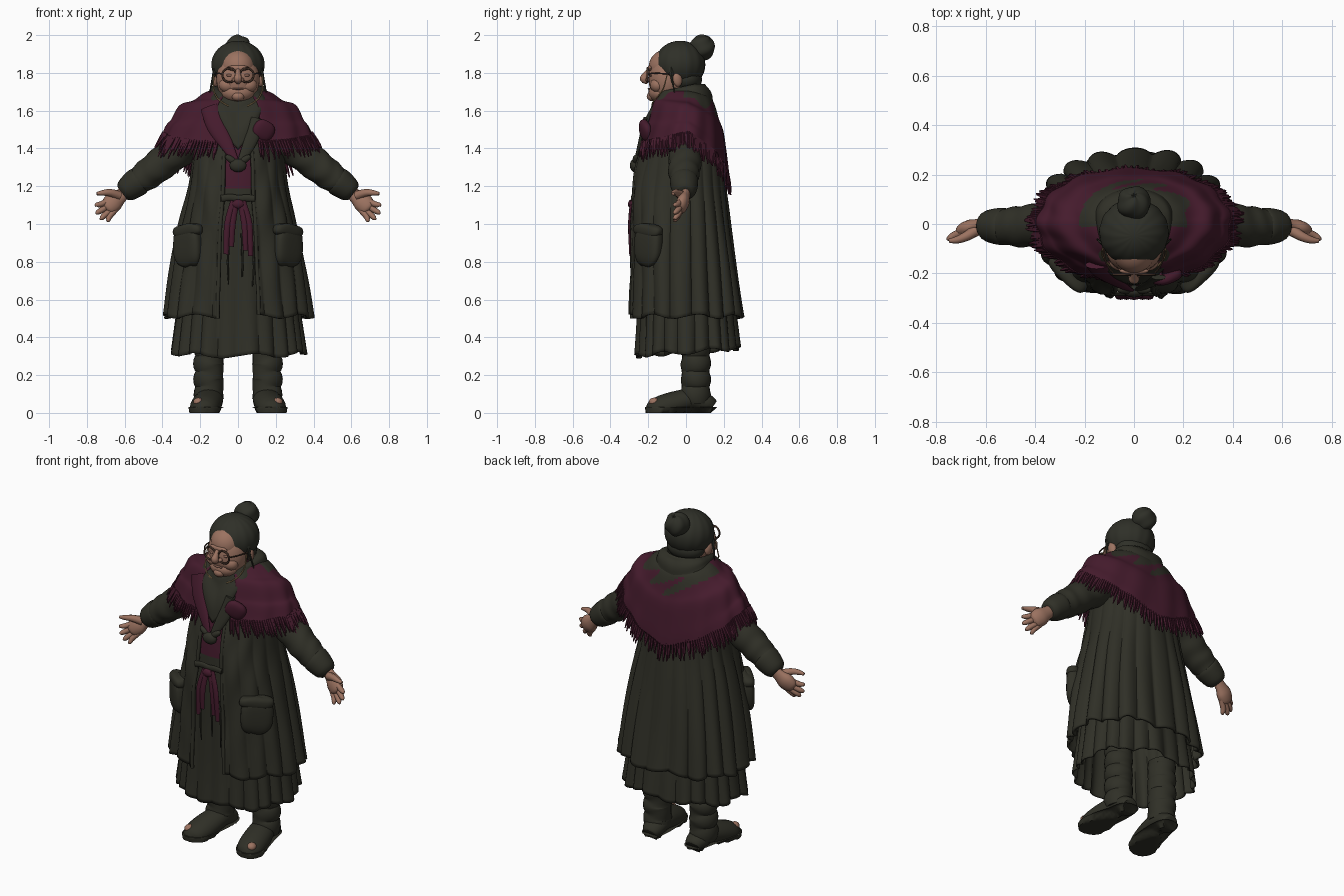
import bpy, bmesh, math, random
from mathutils import Vector, Euler

random.seed(4)
if "Cube" in bpy.data.objects:
    bpy.data.objects.remove(bpy.data.objects["Cube"])
PI, TAU = math.pi, math.tau


def material(name, rgb):
    m = bpy.data.materials.new(name)
    m.use_nodes = True
    m.diffuse_color = (*rgb, 1)
    m.node_tree.nodes["Principled BSDF"].inputs["Base Color"].default_value = (*rgb, 1)
    return m


OLIVE = material("dark olive cloth", (0.029, 0.029, 0.020))
HAIR = material("dark hair", (0.028, 0.029, 0.021))
MAROON = material("maroon wool", (0.060, 0.011, 0.026))
SKIN = material("skin", (0.33, 0.17, 0.118))
LIP = material("lips", (0.25, 0.125, 0.09))
FRAME = material("spectacle frame", (0.055, 0.03, 0.02))
GOLD = material("pale chain", (0.36, 0.24, 0.11))


def spline(pts, v):
    """Catmull-Rom sample through tuples of any length."""
    x = min(max(v, 0), 0.99999) * (len(pts) - 1)
    i, t = int(x), x - int(x)
    q = [pts[min(max(i + k, 0), len(pts) - 1)] for k in (-1, 0, 1, 2)]
    return [b + .5 * t * (c - a + t * (2 * a - 5 * b + 4 * c - d + t * (3 * (b - c) + d - a)))
            for a, b, c, d in zip(*q)]


def grid(f, nu, nv, wrap=True, caps=False):
    cols = nu if wrap else nu + 1
    verts = [Vector(f(i / nu, j / nv)) for j in range(nv + 1) for i in range(cols)]
    faces = [[j * cols + i, j * cols + (i + 1) % cols, (j + 1) * cols + (i + 1) % cols, (j + 1) * cols + i]
             for j in range(nv) for i in range(nu)]
    if caps:
        faces += [list(range(cols))[::-1], [nv * cols + i for i in range(cols)]]
    return verts, faces


def tube(path, n=10, m=None, flat=1, up=(0, 1, 0), wr=0, k=6):
    """Round or flattened tube along (x, y, z, radius) points, with optional wrinkles."""
    def f(u, v):
        p = spline(path, v)
        d = (Vector(spline(path, v + .01)[:3]) - Vector(spline(path, v - .01)[:3])).normalized()
        a = d.cross(Vector(up)).normalized()
        r = p[3] * (1 + wr * math.sin(TAU * (k * v + .35 * math.sin(TAU * u) + .2 * math.cos(2 * TAU * u))))
        return Vector(p[:3]) + r * (a * math.cos(TAU * u) + a.cross(d) * math.sin(TAU * u) * flat)
    return grid(f, n, m or 4 * (len(path) - 1), caps=True)


def blob(c, r, rot=(0, 0, 0), n=20, power=1, ripple=None):
    e = Euler(rot).to_matrix()
    def pw(x):
        return math.copysign(abs(x) ** power, x)
    def f(u, v):
        s = 1 + (ripple(u, v) if ripple else 0)
        a, b = TAU * u, PI * v
        p = (pw(math.sin(b)) * pw(math.cos(a)), pw(math.sin(b)) * pw(math.sin(a)), pw(math.cos(b)))
        return Vector(c) + e @ Vector([s * x * y for x, y in zip(p, r)])
    return grid(f, n, max(8, n // 2))


def torus(c, R, r):
    return grid(lambda u, v: (c[0] + (R + r * math.cos(TAU * v)) * math.cos(TAU * u), c[1] + r * math.sin(TAU * v),
                              c[2] + (R + r * math.cos(TAU * v)) * math.sin(TAU * u)), 28, 8)


def build(name, geos, mat, thick=0, pair=False):
    """Join surfaces into one object; pair makes mirrored left and right objects."""
    objs = []
    for side, s in ((("left_", 1), ("right_", -1)) if pair else (("", 1),)):
        bm = bmesh.new()
        for verts, faces in geos:
            vs = [bm.verts.new((s * p.x, p.y, p.z)) for p in verts]
            for f in faces:
                bm.faces.new([vs[i] for i in f])
        bmesh.ops.remove_doubles(bm, verts=bm.verts, dist=1e-5)
        bmesh.ops.recalc_face_normals(bm, faces=bm.faces)
        me = bpy.data.meshes.new(side + name)
        bm.to_mesh(me)
        bm.free()
        me.materials.append(mat)
        o = bpy.data.objects.new(side + name, me)
        bpy.context.collection.objects.link(o)
        if thick:
            mod = o.modifiers.new("thickness", "SOLIDIFY")
            mod.thickness, mod.offset = thick, 0
        objs.append(o)
    return objs[0]


def repaint(obj, mat, rule):
    obj.data.materials.append(mat)
    for f in obj.data.polygons:
        f.material_index = int(rule(f.center))


def ring(level, t, scale=1, power=.88):
    """Point on a full, rounded body section; t = 0 is the front."""
    z, rx, yf, yb = level
    s, c = math.sin(t), math.cos(t)
    s, c = math.copysign(abs(s) ** power, s), math.copysign(abs(c) ** power, c)
    return Vector((scale * rx * s, scale * c * (yf if c > 0 else -yb), z))


def back_v(t, width):
    return max(0, 1 - abs(t - PI) / width)


# Dress with ruffled hem and maroon bodice panel
DRESS = [(.32, .345, -.258, .275), (.52, .32, -.25, .255), (.8, .28, -.25, .22),
         (1.1, .23, -.255, .18), (1.35, .19, -.235, .15), (1.55, .14, -.18, .11)]
def dress_f(u, v):
    t, w = TAU * u, max(0, 1 - 1.7 * v)
    p = ring(spline(DRESS, v), t, 1 + .075 * w * (abs(math.sin(11 * t)) - .5) + .02 * w * math.sin(9 * t))
    p.z += (.012 * math.sin(7 * t) - .02 * math.cos(t)) * w
    return p
dress = build("dress", [grid(dress_f, 176, 30)], OLIVE, .008)
repaint(dress, MAROON, lambda c: 1.2 < c.z < 1.42 and c.y < 0 and abs(c.x) < .1)

# Long open coat, pleated at the back and loosely crumpled at the front
COAT = [(.51, .378, -.292, .288), (.75, .345, -.29, .258), (1.0, .30, -.29, .225),
        (1.2, .255, -.282, .2), (1.4, .225, -.235, .18), (1.6, .17, -.18, .13)]
def coat_f(u, v):
    t0 = .24 + .05 * v
    t, w = t0 + (TAU - 2 * t0) * u, max(.08, 1 - 1.05 * v)
    front = max(0, math.cos(t))
    p = ring(spline(COAT, v), t, 1 + .11 * w * (abs(math.sin(9.5 * t)) ** .8 - .55) * (1 - .4 * front)
             + .012 * math.sin(5 * t + 9 * v) + .02 * front * math.sin(11 * abs(t - PI) + 20 * v) * math.sin(PI * v))
    p.z += .012 * math.sin(8 * t) * w
    return p
build("coat", [grid(coat_f, 190, 36, wrap=False)], OLIVE, .014)
build("coat_front_edge", [tube([(*coat_f(e, v / 10), .011) for v in range(11)], 8) for e in (0, 1)], OLIVE)

# Saggy pockets with soft flaps
def sag(u, v):
    return .04 * math.sin(TAU * 3 * u + 6 * v)
pocket = [blob((.262, -.195, .885), (.09, .046, .112), (0, 0, .75), 32, .7, sag),
          blob((.262, -.198, .965), (.096, .044, .036), (0, .1, .75), 32, .75, sag)]
build("pocket", pocket, OLIVE, pair=True)

# Shawl draped over shoulders with a pointed back, faded near the neck
SHAWL = [(1.705, .12, -.14, .08), (1.67, .21, -.17, .14), (1.61, .305, -.195, .18),
         (1.54, .355, -.215, .205), (1.475, .388, -.238, .218)]
def shawl_f(u, v):
    t0 = .5 - .2 * v
    t = t0 + (TAU - 2 * t0) * u
    p = ring(spline(SHAWL, v), t, 1 + .02 * v * math.sin(13 * t + 4 * v), 1 + .09 * math.cos(t))
    p.z += .012 * math.sin(v * 16 + 2 * math.cos(t)) * math.sin(PI * v)
    p.z -= v ** 1.3 * (.23 * back_v(t, 1.5) + .05 * max(0, math.cos(t)))
    return p
shawl = build("shawl", [grid(shawl_f, 160, 40, wrap=False)], MAROON, .014)
repaint(shawl, OLIVE, lambda c: c.y > -.01 and c.z > 1.5 and
        (c.x / .24) ** 2 + (c.y / .165) ** 2 + .2 * math.sin(40 * c.x + 60 * c.z) < .95)
strands = []
for i in range(150):
    p = shawl_f((i + .5) / 150, 1)
    out = Vector((p.x * .13, p.y * .04, 0)) + Vector([random.uniform(-.008, .008) for _ in range(3)])
    L = random.uniform(.065, .10)
    strands.append(tube([(*(p + Vector((0, 0, .012))), .008), (*(p + out * .6 - Vector((0, 0, L * .5))), .008),
                         (*(p + out - Vector((0, 0, L))), .003)], 5, 4))
build("shawl_fringe", strands, MAROON)
build("shawl_loop", [blob((.135, -.215, 1.495), (.06, .026, .055), (.2, .5, .4), 24, .8)], MAROON)
build("shawl_front_end", [tube([(-.15, -.165, 1.62, .05), (-.115, -.205, 1.52, .05), (-.06, -.243, 1.42, .034),
                                (-.01, -.27, 1.33, .016)], 12, flat=.35)], MAROON)

# Cowl scarf hugging the neck, with a deep front point
COWL = [(1.66, .085, -.12, .06), (1.72, .11, -.15, .09), (1.71, .14, -.185, .115), (1.66, .172, -.222, .14)]
def cowl_f(u, v):
    t = TAU * u
    front = max(0, 1 - min(t, TAU - t) / .85)
    p = ring(spline(COWL, v), t, 1 + .03 * math.sin(v * 14 + math.cos(t) * 3))
    p.z += .22 * p.y - v ** 1.5 * (.22 * front + .05 * back_v(t, 1.2))
    p.y -= .025 * v * front
    return p
build("cowl", [grid(cowl_f, 72, 22)], OLIVE, .016)

# Coat lapel running from the cowl to the bodice knot
build("lapel", [tube([(.1, -.215, 1.56, .03), (.075, -.235, 1.46, .036), (.03, -.26, 1.36, .024), (.01, -.27, 1.31, .014)],
                     12, flat=.35)], OLIVE)

# Waist tie, knots and hanging tails
build("waist_band", [tube([(x / 100, -.282, 1.135 + .003 * (x % 3), .018) for x in (-9, -4, 0, 4, 9)], 10, flat=.5)], OLIVE)
build("bodice_knot", [blob((0, -.272, 1.31), (.045, .025, .035)), blob((-.035, -.265, 1.34), (.04, .018, .018), (0, .6, 0)),
                      blob((.035, -.265, 1.34), (.04, .018, .018), (0, -.6, 0))], OLIVE)
tails = [tube([(x * .4, -.285, 1.12, .018), (x, -.296, 1.0, .018), (x * 1.15, -.292, z, .013)], 8, flat=.6)
         for x, z in ((-.055, .84), (-.03, .88), (.035, .86), (.058, .83))]
build("sash_tails", tails + [blob((0, -.287, 1.105), (.035, .02, .025))], MAROON)
build("frayed_ties", [tube([(x, -.285, .95, .006), (x * 1.2, -.285, .8, .006), (x * 1.1, -.28, z, .003)], 6)
                      for x, z in ((-.045, .68), (.02, .72), (.07, .67))], OLIVE)

# Sleeves with folded cuffs
build("sleeve", [tube([(.15, .01, 1.53, .10), (.25, .01, 1.45, .105), (.35, 0, 1.365, .09), (.45, -.01, 1.285, .084),
                       (.53, -.01, 1.225, .072), (.6, -.01, 1.175, .05)], 24, 44, wr=.03, k=6),
                 tube([(.515, -.01, 1.235, .06), (.53, -.01, 1.225, .076), (.59, -.008, 1.18, .064),
                       (.612, -.008, 1.163, .044)], 18)], OLIVE, pair=True)

# Hands with spread fingers
hand = [tube([(.585, 0, 1.18, .034), (.625, -.004, 1.145, .038), (.66, -.016, 1.115, .052), (.69, -.03, 1.085, .043),
              (.70, -.034, 1.075, .02)], 14, flat=.65),
        tube([(.63, -.02, 1.15, .025), (.675, -.048, 1.165, .02), (.715, -.064, 1.165, .015), (.748, -.068, 1.16, .008)], 8)]
for x, z, bx, bz in ((.755, 1.095, .695, 1.115), (.752, 1.055, .695, 1.09), (.73, 1.025, .68, 1.07), (.695, 1.015, .665, 1.065)):
    hand.append(tube([(bx - .015, -.025, bz + .01, .016), ((x + bx) / 2, -.045, (z + bz) / 2, .0155),
                      (x - .008, -.058, z + .006, .012), (x, -.062, z, .005)], 8))
build("hand", hand, SKIN, pair=True)

# Slouched boots with a bare toe
foot = tube([(.145, .14, .03, .045), (.145, .11, .05, .062), (.15, .03, .07, .072), (.165, -.06, .05, .08),
             (.18, -.14, .028, .076), (.188, -.185, .022, .055), (.19, -.208, .018, .02)], 20, flat=.8, up=(0, 0, 1))
for p in foot[0]:
    p.z = max(p.z, .012)
sole = ([Vector((p.x * 1.08 - .013, p.y * 1.03, min(p.z, .03) if p.z > .013 else 0)) for p in foot[0]], foot[1])
shaft = tube([(.15 + .006 * (i % 2), .052, .06 + .04 * i, .074 + .006 * (i % 2)) for i in range(11)], 20, wr=.025, k=4)
build("boot", [foot, sole, shaft], OLIVE, pair=True)
build("bare_toe", [blob((.21, -.168, .057), (.027, .029, .024), n=12)], SKIN, pair=True)

# Head, neck and facial forms
build("head", [blob((0, -.098, 1.768), (.115, .1, .138), n=32), blob((0, -.098, 1.83), (.092, .1, .096), n=32),
               blob((0, -.13, 1.695), (.088, .07, .055)), blob((0, -.18, 1.676), (.034, .028, .026)),
               blob((0, -.19, 1.825), (.06, .014, .016)), tube([(0, -.02, 1.55, .09), (0, -.065, 1.72, .08)], 18)], SKIN)
build("cheek", [blob((.055, -.15, 1.735), (.046, .04, .04))], SKIN, pair=True)
build("ear", [blob((.12, -.045, 1.765), (.016, .025, .038), (.15, 0, .3))], SKIN, pair=True)
build("nose", [tube([(0, -.19, 1.82, .012), (0, -.213, 1.79, .016), (0, -.222, 1.768, .022), (0, -.2, 1.75, .012)],
                    12, up=(1, 0, 0)), blob((.019, -.2, 1.763), (.014, .015, .012)),
               blob((-.019, -.2, 1.763), (.014, .015, .012))], SKIN)
build("mouth", [blob((0, -.194, 1.715), (.03, .009, .005))], LIP)
build("eyelid", [blob((.045, -.186, 1.787), (.018, .008, .007), n=12)], LIP, pair=True)

# Hair swept back into a bun
build("hair", [blob((0, -.033, 1.843), (.14, .135, .127), (.12, 0, 0), 72,
                    ripple=lambda u, v: .009 * math.sin(TAU * 14 * u + 5 * v) * math.sin(PI * v)),
               blob((0, .0, 1.765), (.115, .085, .07), n=28)], HAIR)
build("hair_bun", [blob((0, .085, 1.934), (.068, .068, .066), (-.5, 0, 0), 48,
                        ripple=lambda u, v: .045 * math.sin(TAU * 4 * u + 11 * v))], HAIR)
build("loose_lock", [tube([(.12, -.08, 1.83, .012), (.133, -.075, 1.77, .007), (.145, -.065, 1.72, .004),
                           (.15, -.06, 1.68, .002)], 6)], HAIR, pair=True)

# Round spectacles and hanging chain
build("spectacle_rim", [torus((.046, -.204, 1.788), .037, .0055),
                        tube([(.082, -.202, 1.795, .004), (.115, -.15, 1.798, .004), (.127, -.05, 1.79, .004)], 6)],
      FRAME, pair=True)
build("spectacle_bridge", [tube([(-.013, -.206, 1.795, .004), (0, -.216, 1.8, .004), (.013, -.206, 1.795, .004)],
                                6, up=(0, 0, 1))], FRAME)
build("spectacle_chain", [tube([(.127, -.1, 1.79, .0035), (.13, -.12, 1.72, .0035), (.115, -.15, 1.675, .0035),
                                (.085, -.175, 1.645, .0035), (.05, -.18, 1.625, .0035)], 6)], GOLD, pair=True)

# Smooth shading with crisp folds
bpy.ops.object.select_all(action="DESELECT")
for o in bpy.context.scene.objects:
    if o.type == "MESH":
        o.select_set(True)
        bpy.context.view_layer.objects.active = o
bpy.ops.object.shade_smooth_by_angle(angle=math.radians(50))
